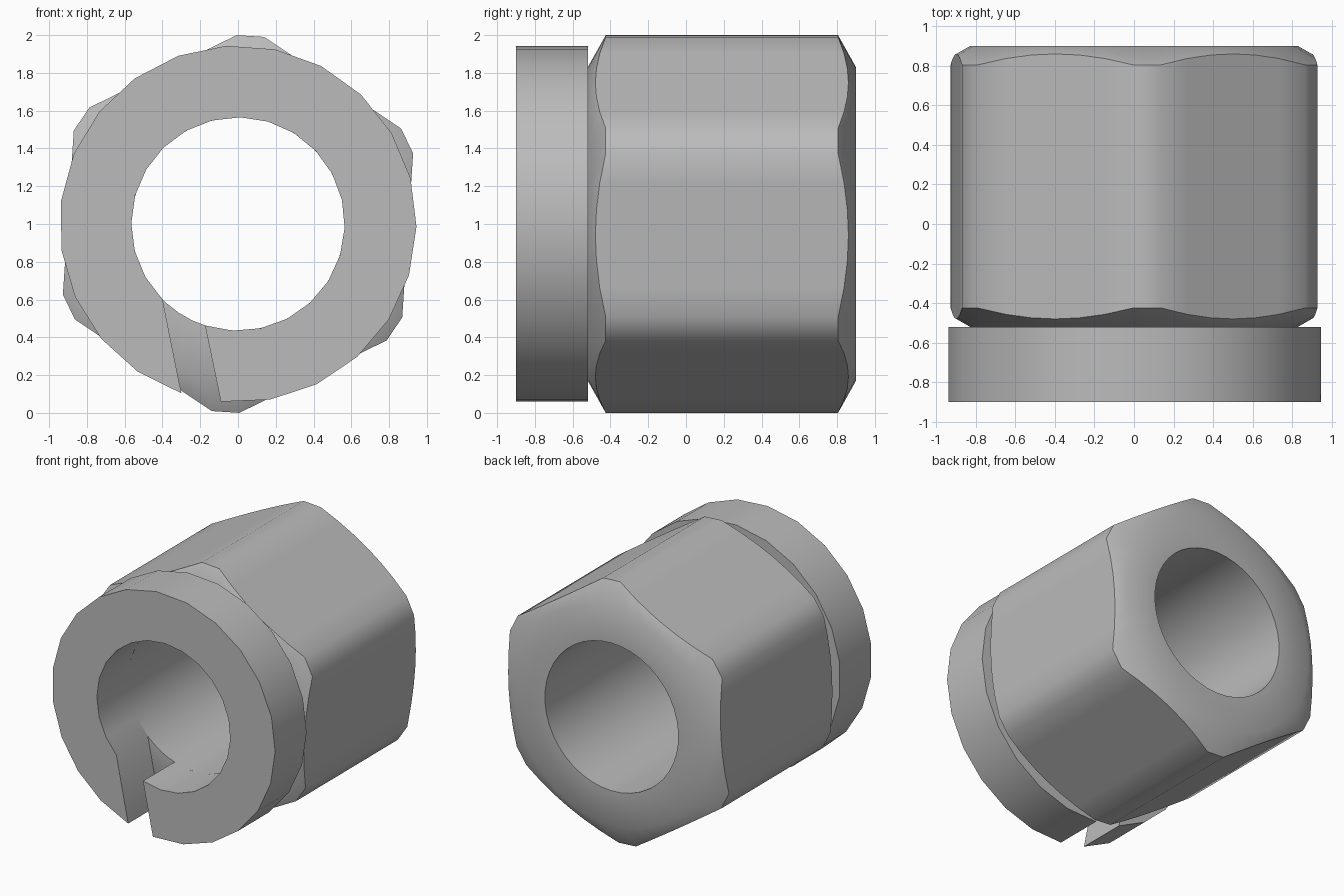
import bpy, bmesh
from math import sin, cos, radians, hypot

cube = bpy.data.objects.get("Cube")
if cube:
    bpy.data.objects.remove(cube, do_unlink=True)

steel = bpy.data.materials.new("steel_grey")
steel.use_nodes = True
GREY = (0.5, 0.5, 0.5, 1)
steel.diffuse_color = GREY
steel.node_tree.nodes["Principled BSDF"].inputs["Base Color"].default_value = GREY

BORE = 0.565
SEAT = -0.52    # plane where the washer meets the nut


def polar(radius, degrees, y):
    a = radians(degrees)
    return (radius * cos(a), y, 1 + radius * sin(a))


def loft(name, loops, closed):
    """Skin a cycle of point loops; an open sweep gets flat end caps."""
    bm = bmesh.new()
    rings = [[bm.verts.new(p) for p in loop] for loop in loops]
    count = len(rings[0])
    for k, a in enumerate(rings):
        b = rings[(k + 1) % len(rings)]
        for i in range(count if closed else count - 1):
            j = (i + 1) % count
            bm.faces.new((a[i], a[j], b[j], b[i]))
    if not closed:
        bm.faces.new([r[0] for r in rings])
        bm.faces.new([r[-1] for r in rings])
    bmesh.ops.recalc_face_normals(bm, faces=bm.faces)
    mesh = bpy.data.meshes.new(name)
    bm.to_mesh(mesh)
    bm.free()
    mesh.materials.append(steel)
    obj = bpy.data.objects.new(name, mesh)
    bpy.context.collection.objects.link(obj)
    bpy.ops.object.select_all(action='DESELECT')
    obj.select_set(True)
    bpy.context.view_layer.objects.active = obj
    bpy.ops.object.shade_smooth_by_angle(angle=radians(35))


# Hexagon outline with clipped corners, as (angle, radius)
HALF_CLIP, STEPS = 4.2, 6
outline = []
for side in range(6):
    start = 26.2 + 60 * side + HALF_CLIP
    half = 30 - HALF_CLIP
    apothem = cos(radians(half))
    for s in range(STEPS + 1):
        off = -half + 2 * half * s / STEPS
        outline.append((start + half + off, apothem / cos(radians(off))))


# Nut: each chamfer is a cone cutting the flats in shallow arcs
def chamfer(y_corner, direction):
    return [polar(r, a, y_corner + direction * 0.55 * (1 - r)) for a, r in outline]


def circle(radius, y):
    return [polar(radius, a, y) for a, r in outline]


loft("hex_nut", [circle(BORE, SEAT), circle(0.83, SEAT), chamfer(-0.425, -1),
                 chamfer(0.805, 1), circle(0.83, 0.9), circle(BORE, 0.9)], True)


# Split washer: an open ring with a slanted slot at the bottom
def arc(radius, first, last, y, steps=22):
    return [polar(radius, first + (last - first) * i / steps, y) for i in range(steps + 1)]


def inner(y):
    return arc(BORE, -108, 225, y)


def outer(y):
    return arc(0.945, -95.5, 251.5, y)


loft("split_washer", [inner(-0.9), outer(-0.9), outer(SEAT), inner(SEAT)], False)
